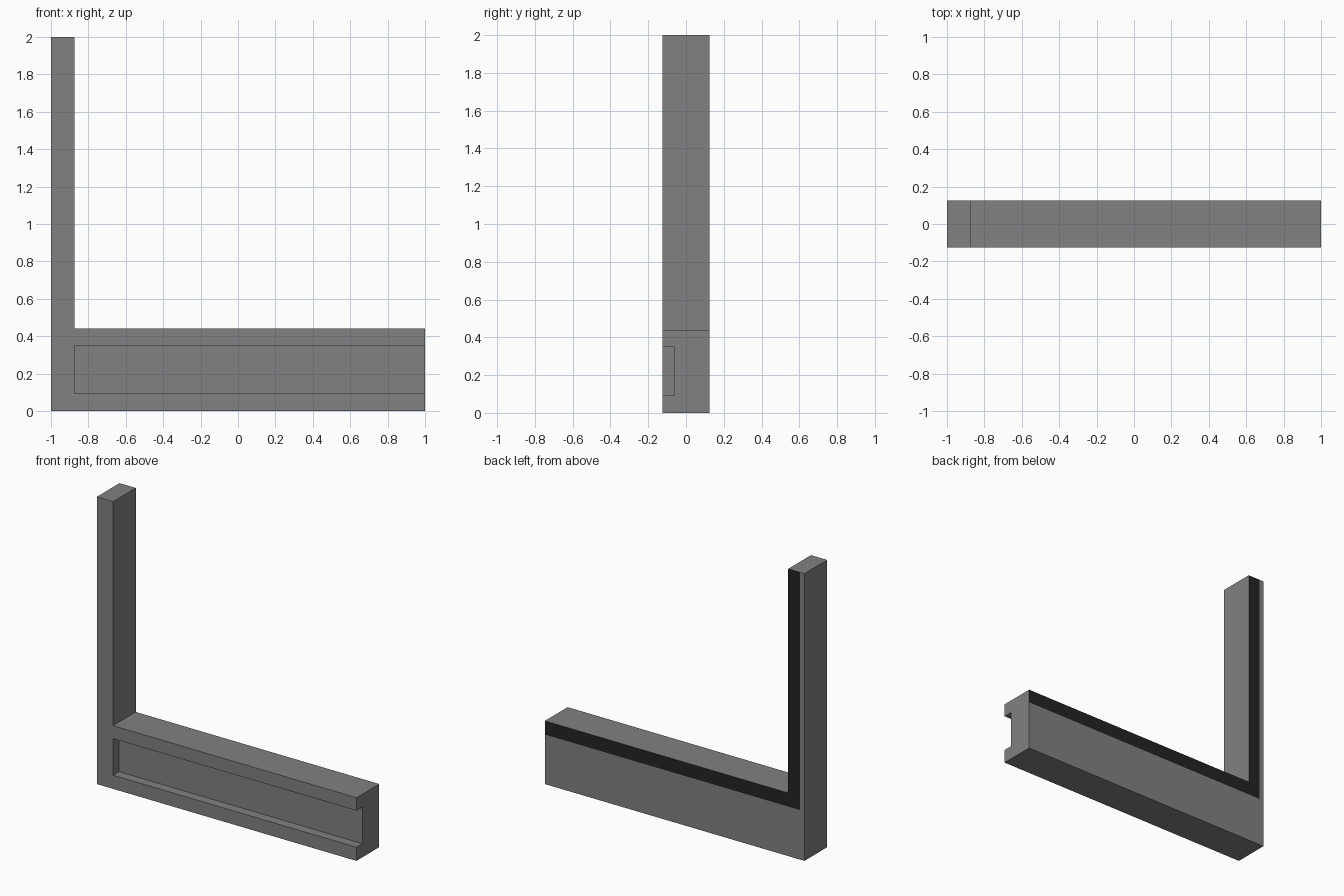
import bpy
import bmesh

HALF_DEPTH = 0.125
POST_INNER = -0.875   # inner side of the upright
BEAM_TOP = 0.44
BAND_X = -0.965       # outer edge of the dark band on the upright
BAND_Z = 0.345        # lower edge of the dark band on the beam

cube = bpy.data.objects.get("Cube")
if cube:
    bpy.data.objects.remove(cube, do_unlink=True)


def make_material(name, rgb):
    mat = bpy.data.materials.new(name)
    mat.use_nodes = True
    color = (*rgb, 1.0)
    mat.diffuse_color = color
    mat.node_tree.nodes["Principled BSDF"].inputs["Base Color"].default_value = color
    return mat


def extrude_profile(name, profile, y0, y1):
    """Solid from an x-z outline, extruded from y0 to y1."""
    bm = bmesh.new()
    face = bm.faces.new([bm.verts.new((x, y0, z)) for x, z in profile])
    geom = bmesh.ops.extrude_face_region(bm, geom=[face])["geom"]
    verts = [v for v in geom if isinstance(v, bmesh.types.BMVert)]
    bmesh.ops.translate(bm, verts=verts, vec=(0, y1 - y0, 0))
    bmesh.ops.recalc_face_normals(bm, faces=bm.faces)
    mesh = bpy.data.meshes.new(name)
    bm.to_mesh(mesh)
    bm.free()
    obj = bpy.data.objects.new(name, mesh)
    bpy.context.collection.objects.link(obj)
    return obj


grey = make_material("mid grey", (0.22, 0.22, 0.22))
black = make_material("soft black", (0.017, 0.017, 0.017))

# L-shaped frame: upright post and beam in one piece
frame = extrude_profile(
    "corner_frame",
    [(-1, 0), (1, 0), (1, BEAM_TOP), (POST_INNER, BEAM_TOP), (POST_INNER, 2), (-1, 2)],
    -HALF_DEPTH, HALF_DEPTH)
frame.data.materials.append(grey)
frame.data.materials.append(black)

# Channel in the front of the beam, open at the free end
cutter = extrude_profile(
    "channel_cutter",
    [(POST_INNER, 0.095), (1.1, 0.095), (1.1, 0.35), (POST_INNER, 0.35)],
    -0.2, -0.06)
cutter.hide_render = True
channel = frame.modifiers.new("channel", "BOOLEAN")
channel.operation = "DIFFERENCE"
channel.solver = "EXACT"
channel.object = cutter
bpy.context.view_layer.objects.active = frame
bpy.ops.object.modifier_apply(modifier=channel.name)
bpy.data.objects.remove(cutter, do_unlink=True)

# Dark band along the inner edge of the back face
bm = bmesh.new()
bm.from_mesh(frame.data)


def back_faces():
    return [f for f in bm.faces if f.normal.y > 0.9
            and f.calc_center_median().y > HALF_DEPTH - 0.01]


for point, normal in [((BAND_X, 0, 0), (1, 0, 0)), ((0, 0, BAND_Z), (0, 0, 1)),
                      ((POST_INNER, 0, 0), (1, 0, 0))]:
    faces = back_faces()
    edges = {e for f in faces for e in f.edges}
    verts = {v for f in faces for v in f.verts}
    bmesh.ops.bisect_plane(bm, geom=[*verts, *edges, *faces],
                           plane_co=point, plane_no=normal)
for f in bm.faces:
    f.material_index = 0
for f in back_faces():
    c = f.calc_center_bounds()
    f.material_index = int(c.x > BAND_X and c.z > BAND_Z)
bm.to_mesh(frame.data)
bm.free()
